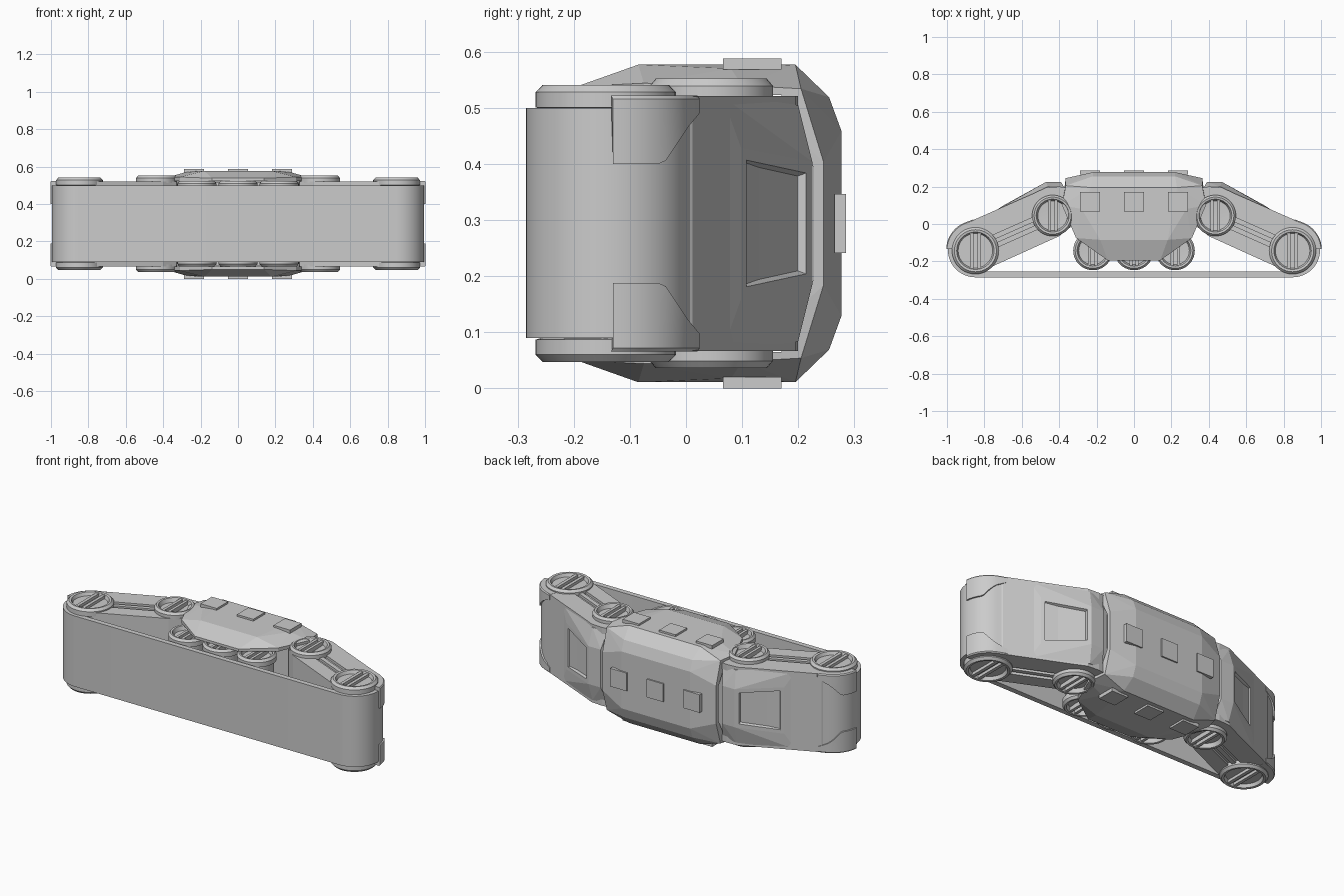
import bpy, bmesh, math
from mathutils import Vector

if "Cube" in bpy.data.objects:
    bpy.data.objects.remove(bpy.data.objects["Cube"])

ZC = 0.294   # mid height of the whole unit

grey = bpy.data.materials.new("light grey")
grey.diffuse_color = (0.6, 0.6, 0.6, 1)
grey.use_nodes = True
grey.node_tree.nodes["Principled BSDF"].inputs["Base Color"].default_value = grey.diffuse_color


def finish(bm, name, smooth=False):
    bmesh.ops.recalc_face_normals(bm, faces=bm.faces)
    me = bpy.data.meshes.new(name)
    bm.to_mesh(me)
    bm.free()
    me.materials.append(grey)
    ob = bpy.data.objects.new(name, me)
    bpy.context.collection.objects.link(ob)
    if smooth:
        bpy.ops.object.select_all(action='DESELECT')
        ob.select_set(True)
        bpy.context.view_layer.objects.active = ob
        bpy.ops.object.shade_smooth_by_angle(angle=math.radians(30))
    return ob


def prism(name, pts, z0, z1, smooth=False):
    bm = bmesh.new()
    face = bm.faces.new([bm.verts.new((x, y, z0)) for x, y in pts])
    ext = bmesh.ops.extrude_face_region(bm, geom=[face])
    bmesh.ops.translate(bm, vec=(0, 0, z1 - z0),
                        verts=[v for v in ext['geom'] if isinstance(v, bmesh.types.BMVert)])
    return finish(bm, name, smooth)


def hull(pts):
    bm = bmesh.new()
    for p in pts:
        bm.verts.new(p)
    out = bmesh.ops.convex_hull(bm, input=bm.verts)
    junk = {g for g in out['geom_interior'] + out['geom_unused'] if isinstance(g, bmesh.types.BMVert)}
    bmesh.ops.delete(bm, geom=list(junk), context='VERTS')
    bmesh.ops.dissolve_limit(bm, angle_limit=0.02, verts=bm.verts, edges=bm.edges)
    return bm


def lathe(name, cx, cy, prof):
    # prof: (radius, height) pairs, spun about a vertical axle
    bm = bmesh.new()
    vs = [bm.verts.new((cx + r, cy, z)) for r, z in prof]
    es = [bm.edges.new(p) for p in zip(vs, vs[1:])]
    bmesh.ops.spin(bm, geom=vs + es, cent=(cx, cy, 0), axis=(0, 0, 1),
                   angle=2 * math.pi, steps=40, use_duplicate=False)
    bmesh.ops.remove_doubles(bm, verts=bm.verts, dist=1e-5)
    return finish(bm, name, True)


def box(name, c, size):
    x, y = size[0] / 2, size[1] / 2
    return prism(name, [(c[0] - x, c[1] - y), (c[0] + x, c[1] - y), (c[0] + x, c[1] + y), (c[0] - x, c[1] + y)],
                 c[2] - size[2] / 2, c[2] + size[2] / 2)


def cut(ob, cutter):
    m = ob.modifiers.new("cut", 'BOOLEAN')
    m.operation = 'DIFFERENCE'
    m.object = cutter
    cutter.hide_render = True
    cutter.hide_viewport = True


def arc(cx, cy, r, a0, a1, n):
    return [(cx + r * math.cos(math.radians(a0 + (a1 - a0) * i / n)),
             cy + r * math.sin(math.radians(a0 + (a1 - a0) * i / n))) for i in range(n + 1)]


def flip(pts, s):
    return [(s * p[0], *p[1:]) for p in pts]


def wheel(name, cx, cy, r, h):
    # slotted wheel: dished cap on both ends, h = half height
    half = [(0, h - 0.03), (r * 0.72, h - 0.025), (r * 0.8, h - 0.002), (r * 0.9, h),
            (r, h - 0.013), (r, h - 0.04), (r * 0.86, h - 0.045)]
    lathe(name, cx, cy, [(a, ZC + b) for a, b in half] + [(a, ZC - b) for a, b in reversed(half)])
    for t in (1, -1):
        for dx in (-1, 1):
            box(name + "_slot_bar", (cx + dx * r * 0.16, cy, ZC + t * (h - 0.018)), (r * 0.15, r * 1.5, 0.028))


EX, EY = 0.848, -0.138    # end wheel axle
KX, KY = 0.435, 0.045     # knee wheel axle

# Track belt: open strip wrapping both ends and the long front run
R, T = 0.147, 0.03


def belt_side(r):
    a = arc(EX, EY, r, 65.7, -90, 24)
    d = math.radians(65.7)
    return [(KX + 0.12 + r * math.cos(d), KY - 0.054 + r * math.sin(d))] + a


outer = belt_side(R) + list(reversed(flip(belt_side(R), -1)))
inner = belt_side(R - T) + list(reversed(flip(belt_side(R - T), -1)))
prism("track_belt", outer + inner[::-1], 0.09, 0.50, True)

for s in (-1, 1):
    # Wheels of this side
    wheel("end_wheel", s * EX, EY - 0.005, 0.125, 0.247)
    wheel("knee_wheel", s * KX, KY, 0.11, 0.258)
    wheel("road_wheel", s * 0.22, -0.142, 0.105, 0.228)

    # Arm
    arm_pts = ([(0.33, 0.19), (0.40, 0.20), (0.47, 0.195), (0.545, 0.16), (0.88, 0.012)]
               + arc(EX, EY, 0.12, 50, -105, 14) + [(0.40, -0.065), (0.33, -0.01)])
    arm = prism("arm", flip(arm_pts, s), 0.067, 0.521)
    mid = Vector((s * (EX + KX) / 2, (EY + KY) / 2))
    d = Vector((s * (KX - EX), KY - EY)).normalized()
    n = Vector((-d.y, d.x))
    for t in (1, -1):
        # long groove along the arm side, with a rail inside it
        for nm, hl, hw, dz in (("groove_cutter", 0.125, 0.034, 0.03), ("arm_rail", 0.12, 0.012, 0.018)):
            q = [mid + d * a * hl + n * b * hw for a, b in ((-1, -1), (1, -1), (1, 1), (-1, 1))]
            zc = ZC + t * (0.227 if nm == "groove_cutter" else 0.217)
            g = prism(nm, [tuple(p) for p in q], zc - dz / 2, zc + dz / 2)
            if nm == "groove_cutter":
                cut(arm, g)

        # Corner guard wrapping the belt edge, with a slanted inner edge
        out = arc(EX, EY, 0.156, 3, 66, 10) + [(0.86, 0.024)]
        inn = arc(EX, EY, 0.118, 3, 66, 10) + [(0.84, -0.03)]
        bm = bmesh.new()
        rows = []
        for (ox, oy), (ix, iy) in zip(out, inn):
            k = min(1, max(0, (oy + 0.04) / 0.06))
            zi = 0.106 + k * 0.09
            rows.append([bm.verts.new((s * x, y, ZC + t * z)) for x, y, z in
                         ((ix, iy, zi), (ox, oy, zi), (ox, oy, 0.222), (ox - 0.004, oy - 0.004, 0.228), (ix, iy, 0.228))])
        for a, b in zip(rows, rows[1:]):
            for i in range(5):
                j = (i + 1) % 5
                bm.faces.new((a[i], a[j], b[j], b[i]))
        bm.faces.new(rows[0])
        bm.faces.new(rows[-1])
        finish(bm, "corner_guard", True)

    # Faceted knee hump with a recessed panel
    hp = []
    for t in (1, -1):
        hp += [(s * x, y, ZC + t * h) for x, y, h in
               ((0.70, 0.098, 0.135), (0.545, 0.183, 0.125), (0.47, 0.225, 0.11), (0.39, 0.225, 0.11),
                (0.75, 0.065, 0.226), (0.55, 0.155, 0.226), (0.46, 0.2, 0.21), (0.37, 0.19, 0.21),
                (0.40, 0.05, 0.226))]
    bm = hull(hp)
    bm.normal_update()
    aim = Vector((s * 0.48, 0.877, 0))
    f = max(bm.faces, key=lambda q: q.normal.dot(aim) + q.calc_area())
    bmesh.ops.inset_region(bm, faces=[f], thickness=0.03, depth=0)
    bmesh.ops.inset_region(bm, faces=[f], thickness=0.008, depth=-0.014)
    finish(bm, "knee_hump")

wheel("road_wheel", 0, -0.142, 0.105, 0.228)

# Faceted body shell, hollowed to a C section
pts = []
for x, y, h in ((0.23, 0.195, 0.283), (0.28, 0.08, 0.276), (0.18, -0.085, 0.283),
                (0.14, -0.195, 0.244), (0.31, -0.075, 0.25), (0.385, 0.1, 0.246),
                (0.365, 0.205, 0.24), (0.365, 0.245, 0.11), (0.22, 0.255, 0.225), (0.22, 0.277, 0.165)):
    pts += [(sx * x, y, ZC + sz * h) for sx in (-1, 1) for sz in (-1, 1)]
shell = finish(hull(pts), "body_shell")
cutter = finish(hull([(x, y, ZC + t * h) for x in (-0.6, 0.6) for t in (-1, 1)
                      for y, h in ((-0.4, 0.229), (0.17, 0.229), (0.227, 0.1))]), "shell_cutter")
cut(shell, cutter)

# Inner core carrying the wheels
prism("body_core", [(-0.34, 0.2), (-0.34, 0.02), (-0.24, -0.04), (0.24, -0.04), (0.34, 0.02), (0.34, 0.2)],
      0.07, 0.518)

# Small raised plates on top, underside and back
for x in (-0.235, 0, 0.235):
    for t in (1, -1):
        box("side_plate", (x, 0.118, ZC + t * 0.284), (0.105, 0.105, 0.02))
    box("back_plate", (x, 0.275, ZC), (0.105, 0.02, 0.105))
